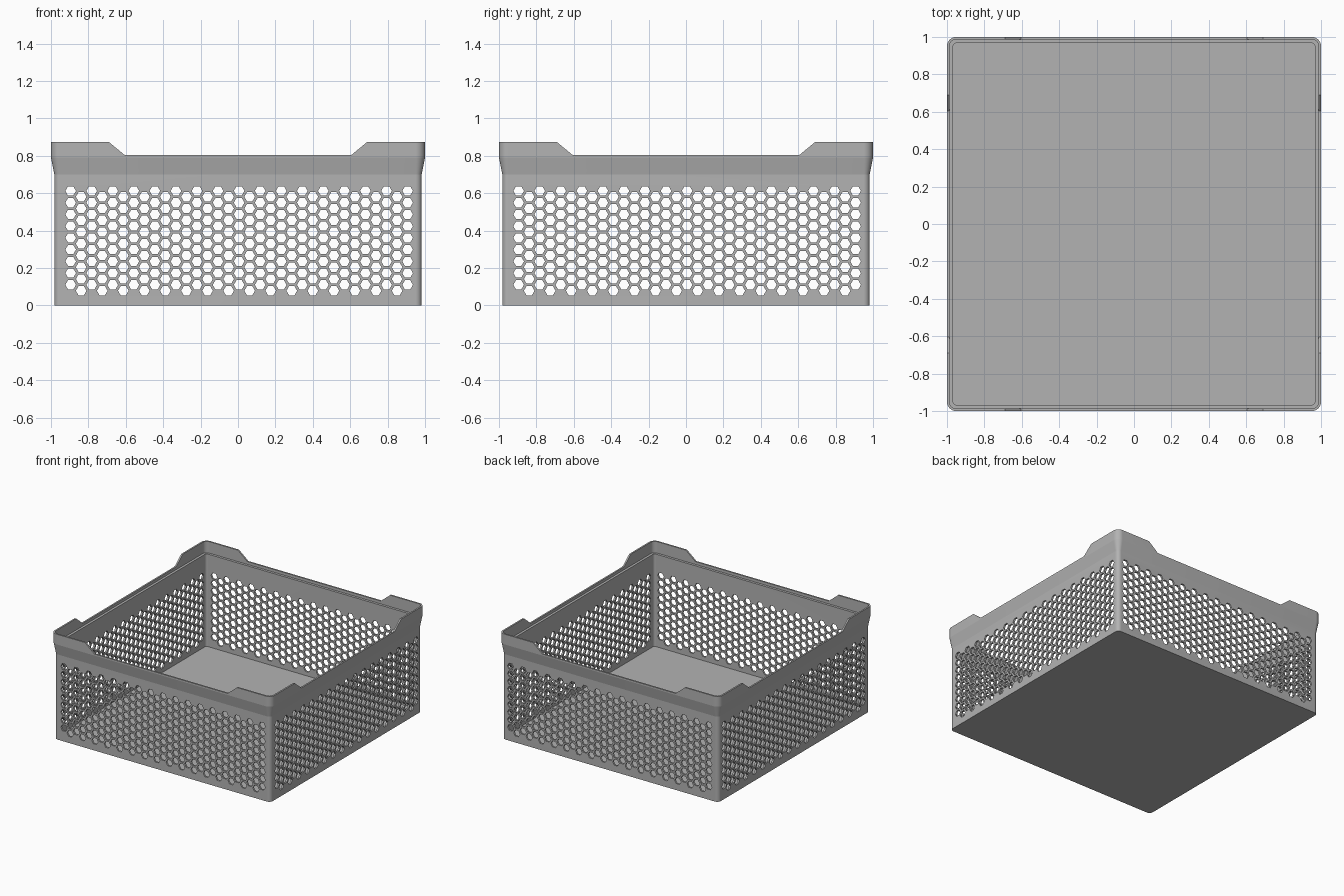
import bpy, bmesh
from math import cos, sin, pi, radians

if "Cube" in bpy.data.objects:
    bpy.data.objects.remove(bpy.data.objects["Cube"], do_unlink=True)

TOP, CORE, SEGMENTS = 0.874, 0.95, 12

grey = bpy.data.materials.new("light_grey")
grey.use_nodes = True
grey.diffuse_color = (0.45, 0.45, 0.45, 1)
grey.node_tree.nodes["Principled BSDF"].inputs["Base Color"].default_value = grey.diffuse_color


def to_object(bm, name):
    bmesh.ops.recalc_face_normals(bm, faces=bm.faces)
    mesh = bpy.data.meshes.new(name)
    bm.to_mesh(mesh)
    bm.free()
    obj = bpy.data.objects.new(name, mesh)
    bpy.context.collection.objects.link(obj)
    return obj


def rounded_ring(bm, half, z):
    """Rounded square whose corner arcs share the same centres."""
    ring = []
    for k, (sx, sy) in enumerate([(1, 1), (-1, 1), (-1, -1), (1, -1)]):
        for i in range(SEGMENTS + 1):
            a = (k + i / SEGMENTS) * pi / 2
            r = half - CORE
            ring.append(bm.verts.new((sx * CORE + r * cos(a), sy * CORE + r * sin(a), z)))
    return ring


def add_prism(bm, outline, axis):
    """Prism through the whole basket along x or y."""
    rings = []
    for d in (-1.2, 1.2):
        rings.append([bm.verts.new((d, u, z) if axis == "x" else (u, d, z))
                      for u, z in outline])
    a, b = rings
    bm.faces.new(a)
    bm.faces.new(b[::-1])
    for i in range(len(a)):
        j = (i + 1) % len(a)
        bm.faces.new((a[j], a[i], b[i], b[j]))


# Shell: up the outside, over the rim, down the stacking ledge to the floor
profile = [(0.982, 0), (0.982, 0.70), (1.0, 0.79), (1.0, TOP),
           (0.987, TOP), (0.987, 0.78), (0.967, 0.78), (0.967, 0.02)]
bm = bmesh.new()
rings = [rounded_ring(bm, h, z) for h, z in profile]
for a, b in zip(rings, rings[1:]):
    for i in range(len(a)):
        j = (i + 1) % len(a)
        bm.faces.new((a[i], a[j], b[j], b[i]))
bm.faces.new(rings[0][::-1])
bm.faces.new(rings[-1])
basket = to_object(bm, "perforated_basket")
basket.data.materials.append(grey)

# Cutters: honeycomb holes and the wide rim notch, once along each axis
PITCH_U, PITCH_Z, HOLE = 0.0563, 0.0628, 0.0285
notch = [(-0.605, 0.803), (0.605, 0.803), (0.777, 0.945), (-0.777, 0.945)]
cutters = []
for axis in "xy":
    bm = bmesh.new()
    add_prism(bm, notch, axis)
    for col in range(-16, 17):
        u0 = 0.006 + col * PITCH_U
        for row in range(9):
            z0 = 0.612 - (row + (col % 2) / 2) * PITCH_Z
            add_prism(bm, [(u0 + HOLE * cos(k * pi / 3), z0 + HOLE * sin(k * pi / 3))
                           for k in range(6)], axis)
    cutter = to_object(bm, "hole_cutter_" + axis)
    cutter.hide_render = True
    cutters.append(cutter)
    mod = basket.modifiers.new("holes_" + axis, "BOOLEAN")
    mod.operation = "DIFFERENCE"
    mod.solver = "MANIFOLD"
    mod.object = cutter

# Bake the cuts, drop the cutters, keep the creases sharp
bpy.ops.object.select_all(action="DESELECT")
bpy.context.view_layer.objects.active = basket
basket.select_set(True)
for mod in list(basket.modifiers):
    bpy.ops.object.modifier_apply(modifier=mod.name)
for cutter in cutters:
    bpy.data.objects.remove(cutter, do_unlink=True)
bpy.ops.object.shade_smooth_by_angle(angle=radians(9))
